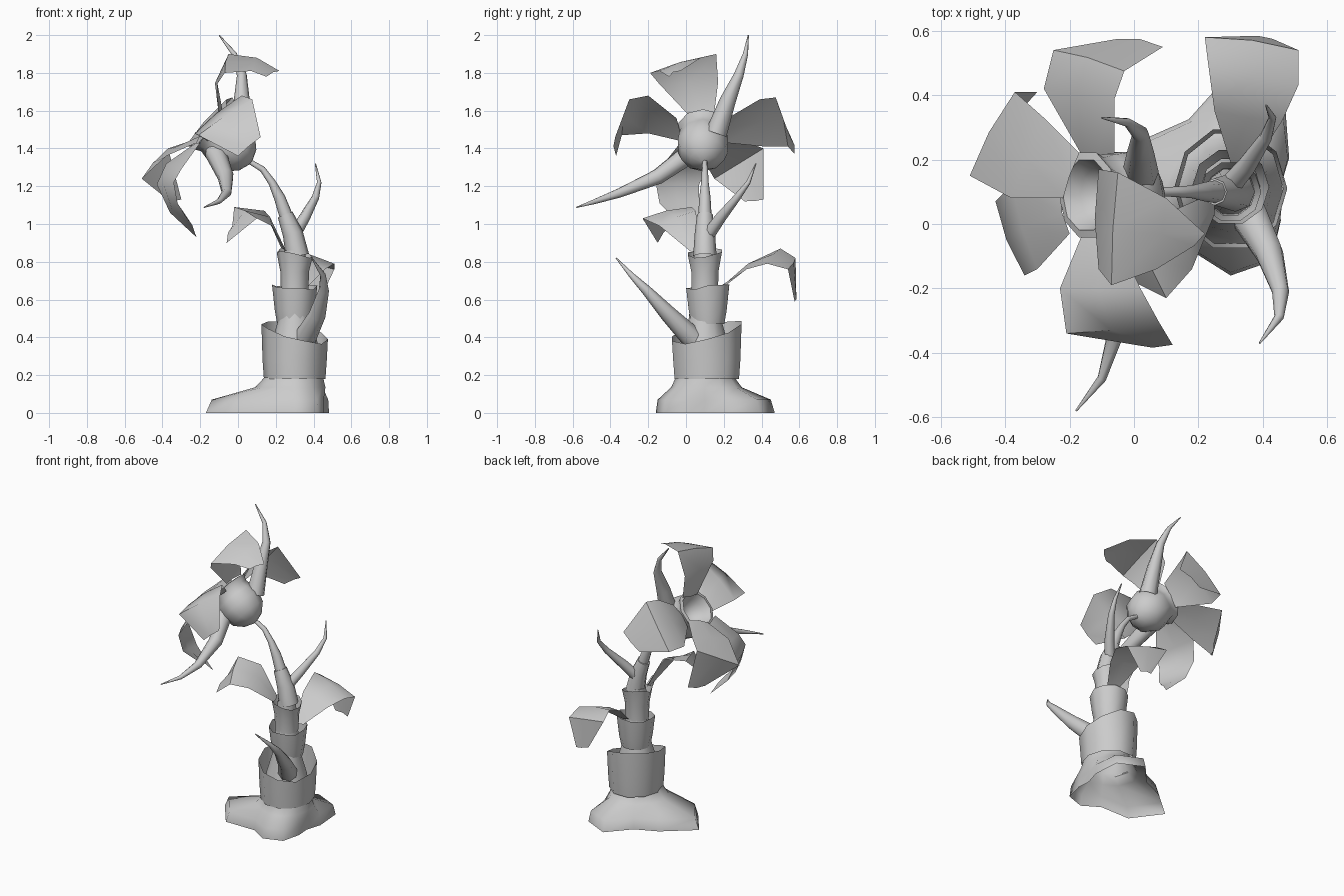
import bpy, bmesh, math, random
from mathutils import Vector, Quaternion

if "Cube" in bpy.data.objects:
    bpy.data.objects.remove(bpy.data.objects["Cube"])

random.seed(4)


def finish(name, bm, angle=50):
    bmesh.ops.recalc_face_normals(bm, faces=bm.faces)
    me = bpy.data.meshes.new(name)
    bm.to_mesh(me)
    bm.free()
    ob = bpy.data.objects.new(name, me)
    bpy.context.collection.objects.link(ob)
    bpy.ops.object.select_all(action='DESELECT')
    ob.select_set(True)
    bpy.context.view_layer.objects.active = ob
    bpy.ops.object.shade_smooth_by_angle(angle=math.radians(angle))
    return ob


def loft(name, rows, closed=True, cap_start=False, cap_end=False, angle=50):
    """Bridge equal rows of points into a skin."""
    bm = bmesh.new()
    vr = [[bm.verts.new(p) for p in row] for row in rows]
    n = len(rows[0])
    for a, b in zip(vr, vr[1:]):
        for i in range(n if closed else n - 1):
            j = (i + 1) % n
            bm.faces.new((a[i], a[j], b[j], b[i]))
    if cap_start:
        bm.faces.new(vr[0])
    if cap_end:
        bm.faces.new(vr[-1])
    return finish(name, bm, angle)


def tube(name, pts, radii, sides=8):
    """Tapered tube along a path, with frames carried from point to point."""
    pts = [Vector(p) for p in pts]
    rows, prev, q = [], Vector((0, 0, 1)), Quaternion()
    for i, (p, r) in enumerate(zip(pts, radii)):
        t = (pts[min(i + 1, len(pts) - 1)] - pts[max(i - 1, 0)]).normalized()
        q = prev.rotation_difference(t) @ q
        prev = t
        rows.append([p + q @ Vector((r * math.cos(k * math.tau / sides),
                                     r * math.sin(k * math.tau / sides), 0))
                     for k in range(sides)])
    return loft(name, rows, cap_end=True)


def blade(name, pairs, bulge=0.012):
    """Thin curved petal or leaf from pairs of edge points with a raised midrib."""
    pairs = [(Vector(a), Vector(b)) for a, b in pairs]
    mids = [(a + b) / 2 for a, b in pairs]
    rows = []
    for i, (a, b) in enumerate(pairs):
        along = mids[min(i + 1, len(mids) - 1)] - mids[max(i - 1, 0)]
        n = (b - a).cross(along).normalized()
        if n.dot(mids[i] - Vector((0, .09, 1.3 if a.z > 1.1 else .6))) < 0:
            n = -n
        rows.append([a, mids[i] + n * bulge, b])
    return loft(name, rows, closed=False, angle=60)


# rooted base with three lobes, open underneath, narrowing into the trunk
CX, CY = 0.30, 0.10
lobes = [.15, .21, .335, .37, .26, .32, .47, .38, .22, .26, .25, .18]


def trunk_ring(z, blend, r):
    return [(CX + (r + (l - r) * blend) * math.cos(i * math.tau / 12),
             CY + (r + (l - r) * blend) * math.sin(i * math.tau / 12), z)
            for i, l in enumerate(lobes)]


loft("root_base", [trunk_ring(0, 1, .15), trunk_ring(.07, .9, .16),
                   trunk_ring(.135, .15, .165), trunk_ring(.2, 0, .148),
                   trunk_ring(.36, 0, .125), trunk_ring(.5, 0, .085),
                   trunk_ring(.7, 0, .066), trunk_ring(.86, 0, .055)],
     cap_end=True, angle=80)


# ragged open sheaths wrapped around the trunk
def sheath(name, prof, slant, low_dir, cy=CY, depth=1.0):
    rows = []
    for k, (z, r) in enumerate(prof):
        row = []
        for i in range(10):
            a = i * math.tau / 10
            top = k == len(prof) - 1
            dz = -slant * math.cos(a - low_dir) + random.uniform(-.015, .015) if top else 0
            row.append((CX + r * math.cos(a), cy + depth * r * math.sin(a), z + dz))
        rows.append(row)
    return loft(name, rows)


sheath("sheath_lower", [(.18, .163), (.28, .17), (.435, .176)], .065, math.radians(-55), .11, 1.1)
sheath("sheath_middle", [(.47, .092), (.54, .105), (.67, .12)], .02, math.radians(-100), .115)
sheath("sheath_upper", [(.65, .073), (.75, .076), (.845, .095)], .015, math.radians(-20))

# stem in two stepped segments
tube("stem_lower", [(.315, .1, .83), (.29, .1, .95), (.25, .1, 1.05)], [.062, .054, .042])
tube("stem_upper", [(.27, .1, 1.0), (.22, .1, 1.14), (.18, .1, 1.22), (.13, .1, 1.29),
                    (.03, .1, 1.35)], [.038, .03, .02, .016, .012])

# flower head: hollow bulb with a rim, tilted up and to the left
AX = Vector((-.77, 0, .64)).normalized()
U, V = Vector((.64, 0, .77)).normalized(), Vector((0, 1, 0))
C = Vector((-.04, .09, 1.415))
bulb = [(-.14, .015), (-.12, .07), (-.07, .12), (0, .14), (.06, .132), (.10, .122),
        (.135, .138), (.14, .115), (.09, .09), (.04, .06), (.02, .01)]
loft("flower_head", [[C + AX * a + (U * math.cos(i * math.tau / 10)
                                    + V * math.sin(i * math.tau / 10)) * r
                      for i in range(10)] for a, r in bulb],
     cap_start=True, cap_end=True)

# petals
blade("petal_front", [((-.16, -.03, 1.44), (-.05, -.05, 1.56)), ((-.23, -.20, 1.48), (.02, -.20, 1.68)),
                      ((-.21, -.34, 1.47), (.075, -.30, 1.66)), ((0, -.37, 1.36), (.12, -.375, 1.46))])
blade("petal_back", [((-.16, .21, 1.43), (-.06, .22, 1.56)), ((-.28, .42, 1.41), (-.06, .39, 1.66)),
                     ((-.25, .54, 1.41), (-.03, .475, 1.67)), ((-.05, .575, 1.37), (.09, .55, 1.46))])
blade("petal_top", [((-.10, .02, 1.57), (-.08, .15, 1.59)), ((-.11, -.14, 1.74), (-.11, .17, 1.75)),
                    ((-.07, -.19, 1.80), (-.05, .16, 1.90)), ((.07, -.14, 1.81), (.10, .08, 1.88)),
                    ((.15, -.09, 1.78), (.22, -.03, 1.81))])
blade("petal_low_back", [((-.22, .08, 1.43), (-.17, .22, 1.48)), ((-.38, .08, 1.36), (-.28, .33, 1.43)),
                         ((-.51, .15, 1.24), (-.37, .41, 1.40)), ((-.36, .31, 1.12), (-.30, .41, 1.13))])
blade("petal_low_front", [((-.20, -.03, 1.43), (-.23, .10, 1.41)), ((-.30, -.14, 1.29), (-.38, .12, 1.32)),
                          ((-.34, -.16, 1.22), (-.43, .07, 1.21)), ((-.32, -.14, 1.11), (-.36, .07, 1.06)),
                          ((-.28, -.07, 1.04), (-.22, .05, .93))])

# stem leaves
blade("leaf_front", [((.25, .03, .85), (.23, .09, .87)), ((.18, -.14, .99), (.14, .05, 1.07)),
                     ((.10, -.23, 1.03), (-.02, .03, 1.09)), ((-.06, -.15, .90), (-.03, -.08, .99))])
blade("leaf_back", [((.30, .19, .67), (.37, .18, .67)), ((.25, .35, .80), (.46, .32, .76)),
                    ((.23, .50, .87), (.51, .43, .79)), ((.22, .58, .82), (.51, .54, .76)),
                    ((.34, .57, .61), (.43, .575, .59))])

# curling tendrils on the head and the stem
taper = [.057, .043, .026, .014, .003]
tube("head_tendril_up", [(.02, .16, 1.48), (.02, .22, 1.65), (.02, .28, 1.79),
                         (-.02, .315, 1.90), (-.10, .33, 2.0)], taper)
tube("head_tendril_front", [(-.12, .03, 1.38), (-.065, -.15, 1.25), (-.06, -.35, 1.165),
                            (-.10, -.48, 1.12), (-.18, -.58, 1.088)], taper)
tube("stem_tendril_upper", [(.29, .11, .93), (.35, .18, 1.03), (.41, .27, 1.14),
                            (.43, .33, 1.22), (.41, .37, 1.32)], [.035, .03, .02, .012, .003])
tube("stem_tendril_lower", [(.35, .04, .39), (.42, -.09, .52), (.455, -.21, .65),
                            (.45, -.29, .73), (.39, -.37, .82)], [.062, .045, .027, .015, .003])
